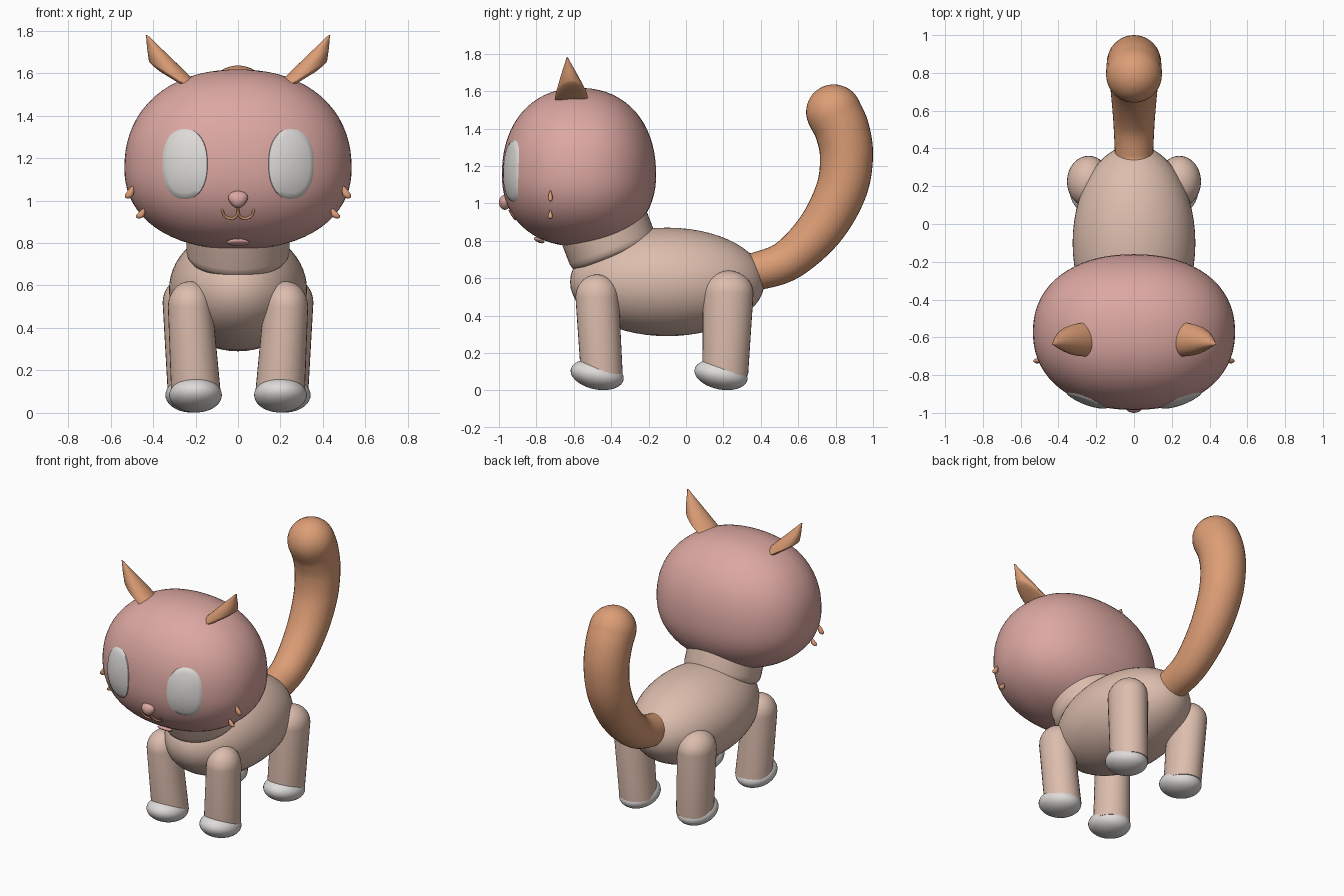
import bpy, bmesh, math
from mathutils import Vector, Matrix

if "Cube" in bpy.data.objects:
    bpy.data.objects.remove(bpy.data.objects["Cube"])


def material(name, rgb):
    m = bpy.data.materials.new(name)
    m.diffuse_color = (*rgb, 1)
    m.use_nodes = True
    m.node_tree.nodes["Principled BSDF"].inputs["Base Color"].default_value = m.diffuse_color
    return m


PINK = material("dusty pink", (0.72, 0.39, 0.36))
BEIGE = material("warm beige", (0.72, 0.51, 0.42))
ORANGE = material("soft orange", (0.72, 0.34, 0.18))
WHITE = material("off white", (0.73, 0.71, 0.69))


def finish(bm, name, mat, angle=50):
    bmesh.ops.recalc_face_normals(bm, faces=bm.faces)
    me = bpy.data.meshes.new(name)
    bm.to_mesh(me)
    bm.free()
    me.materials.append(mat)
    ob = bpy.data.objects.new(name, me)
    bpy.context.collection.objects.link(ob)
    bpy.context.view_layer.objects.active = ob
    ob.select_set(True)
    bpy.ops.object.shade_smooth_by_angle(angle=math.radians(angle))
    ob.select_set(False)
    return ob


def ellipsoid(name, mat, center, radii, tilt=0, seg=40, shape=None):
    bm = bmesh.new()
    bmesh.ops.create_uvsphere(bm, u_segments=seg, v_segments=seg // 2, radius=1)
    for v in bm.verts:
        if shape:
            v.co = shape(v.co)
        v.co = Vector(a * b for a, b in zip(v.co, radii))
    bm.transform(Matrix.Translation(center) @ Matrix.Rotation(tilt, 4, 'X'))
    return finish(bm, name, mat)


def loft(name, mat, rings, seg=32):
    """Skin elliptical rings given as (center, half-axis u, half-axis v)."""
    bm = bmesh.new()
    loops = []
    for c, u, v in rings:
        loops.append([bm.verts.new(Vector(c) + Vector(u) * math.cos(math.tau * i / seg)
                                   + Vector(v) * math.sin(math.tau * i / seg)) for i in range(seg)])
    for a, b in zip(loops, loops[1:]):
        for i in range(seg):
            j = (i + 1) % seg
            bm.faces.new((a[i], a[j], b[j], b[i]))
    bm.faces.new(loops[0])
    bm.faces.new(loops[-1])
    return finish(bm, name, mat)


def spline(pts, steps):
    """Catmull-Rom through points of any dimension."""
    p = [Vector(q) for q in pts]
    p = [2 * p[0] - p[1]] + p + [2 * p[-1] - p[-2]]
    out = []
    for a, b, c, d in zip(p, p[1:], p[2:], p[3:]):
        for k in range(steps):
            t = k / steps
            out.append(0.5 * (2 * b + (c - a) * t + (2 * a - 5 * b + 4 * c - d) * t * t
                              + (3 * b - a - 3 * c + d) * t ** 3))
    return out + [p[-2]]


def tube(name, mat, pts, side, steps=6, seg=32, round_end=True):
    """Tube along points (x, y, z, radius), with a domed end."""
    path = spline(pts, steps)
    rings = []
    for i, q in enumerate(path):
        d = (path[min(i + 1, len(path) - 1)] - path[max(i - 1, 0)]).to_3d().normalized()
        u = (side - d * side.dot(d)).normalized()
        rings.append((q.to_3d(), u * q[3], d.cross(u) * q[3]))
    if round_end:
        c, r = path[-1].to_3d(), path[-1][3]
        for k in range(1, 9):
            a = k * math.pi / 2 / 8.2
            rings.append((c + d * r * math.sin(a), u * r * math.cos(a), d.cross(u) * r * math.cos(a)))
    return loft(name, mat, rings, seg)


# Head: slightly boxy egg, taller above its widest line
HX, HY, UP, DOWN, P = 0.535, 0.412, 0.465, 0.382, 2.2
HC = Vector((0, -0.572, 1.152))


def head_shape(co):
    n = sum(abs(c) ** P for c in co) ** (1 / P)
    co = co / n
    co.z *= UP if co.z > 0 else DOWN
    return co


def head_front(x, z):
    dz = z - HC.z
    k = 1 - abs(x / HX) ** P - abs(dz / (UP if dz > 0 else DOWN)) ** P
    return HC.y - HY * max(k, 0) ** (1 / P)


ellipsoid("head", PINK, HC, (HX, HY, 1), seg=72, shape=head_shape)

# Body and tilted neck
ellipsoid("body", BEIGE, (0, -0.1, 0.58), (0.325, 0.52, 0.29), seg=56)
axis = Vector((0, -0.36, 0.93)).normalized()
across = Vector((0, axis.z, -axis.y))
base = Vector((0, -0.385, 0.735))
loft("neck", BEIGE, [(base + axis * h, Vector((r, 0, 0)), across * r) for h, r in
                     ((-0.02, 0.2), (-0.012, 0.225), (0.005, 0.238), (0.03, 0.243), (0.25, 0.243))], 48)

# Tail
tube("tail", ORANGE, [(0, 0.31, 0.635, 0.1), (0, 0.39, 0.64, 0.102), (0, 0.55, 0.70, 0.11),
                      (0, 0.72, 0.865, 0.125), (0, 0.83, 1.07, 0.136), (0, 0.858, 1.25, 0.142),
                      (0, 0.835, 1.39, 0.146), (0, 0.79, 1.488, 0.148)], Vector((1, 0, 0)))

# Legs and paws: top center, top radii, bottom center, bottom radii, peak height
legs = {"front": ((0.225, -0.475), (0.105, 0.116), (0.197, -0.45), (0.117, 0.112), 0.62, -0.475),
        "back": ((0.24, 0.225), (0.115, 0.136), (0.215, 0.21), (0.115, 0.122), 0.64, 0.187)}
for s, word in ((1, "right"), (-1, "left")):
    for end, (tc, tr, bc, br, peak, paw_y) in legs.items():
        rings = [((s * bc[0], bc[1], 0.08), (br[0], 0, 0), (0, br[1], 0))]
        for k in range(9):
            a = k * math.pi / 2 / 8.3
            w = math.cos(a)
            rings.append(((s * tc[0], tc[1], peak - 0.12 + 0.12 * math.sin(a)),
                          (tr[0] * w, 0, 0), (0, tr[1] * w, 0)))
        loft(f"{end}_leg_{word}", BEIGE, rings)
        ellipsoid(f"{end}_paw_{word}", WHITE, (s * (bc[0] + 0.003), paw_y, 0.084),
                  (0.124, 0.144, 0.079), tilt=-0.2)

    # Ear: flattened cone leaning outwards with a rounded tip
    eb, et = Vector((s * 0.25, -0.612, 1.548)), Vector((s * 0.425, -0.635, 1.775))
    u, v = Vector((s * 0.165, 0, 0.1)), Vector((0, 0.09, 0))
    loft(f"ear_{word}", ORANGE, [(eb.lerp(et, t), u * k, v * k) for t, k in
                                 ((-0.1, 0.8), (-0.05, 0.94), (0, 0.99), (0.06, 0.965), (0.5, 0.55),
                                  (0.93, 0.12), (0.98, 0.085), (1.01, 0.04), (1.015, 0.005))])

    # Eye: thin domed oval following the face
    bm = bmesh.new()
    loops = []
    for r, lift in ((0.03, 0.013), (0.3, 0.0125), (0.55, 0.011), (0.8, 0.008), (0.95, 0.005), (1, -0.01)):
        loop = []
        for i in range(40):
            a = math.tau * i / 40
            c, n = math.cos(a), math.sin(a)
            x = s * (0.25 + 0.11 * r * math.copysign(abs(c) ** 0.87, c))
            z = 1.172 + 0.17 * r * math.copysign(abs(n) ** 0.87, n)
            loop.append(bm.verts.new((x, head_front(x, z) - lift, z)))
        loops.append(loop)
    bm.faces.new(loops[0])
    for a, b in zip(loops, loops[1:]):
        for i in range(40):
            bm.faces.new((a[i], a[i - 1], b[i - 1], b[i]))
    finish(bm, f"eye_{word}", WHITE)

    # Whisker studs on the cheeks
    for n, (x, z, h) in enumerate(((0.507, 1.04, 0.03), (0.455, 0.94, 0.024))):
        loft(f"whisker_{n}_{word}", ORANGE,
             [((s * (x + 0.012 * -k), -0.725, z + h * k), (0.02 * w, 0, 0), (0, 0.013 * w, 0))
              for k, w in ((-1, 0.3), (-0.8, 0.8), (-0.4, 1), (0.2, 0.75), (0.8, 0.35), (1, 0.05))], 16)

    # Half of the smiling mouth
    line = [(0, 0.965), (0.003, 0.935), (0.02, 0.917), (0.045, 0.917), (0.065, 0.93), (0.074, 0.955)]
    tube(f"mouth_{word}", ORANGE, [(s * x, head_front(x, z) - 0.002, z, 0.006) for x, z in line],
         Vector((0, 1, 0)), steps=4, seg=10)

# Nose narrowing downwards, and the lower lip
ellipsoid("nose", PINK, (0, -0.968, 1.005), (0.045, 0.032, 0.04), seg=24,
          shape=lambda c: Vector((c.x * (1 + 0.25 * c.z), c.y, c.z)))
ellipsoid("lower_lip", PINK, (0, -0.785, 0.803), (0.055, 0.03, 0.013), tilt=-0.4, seg=24)
